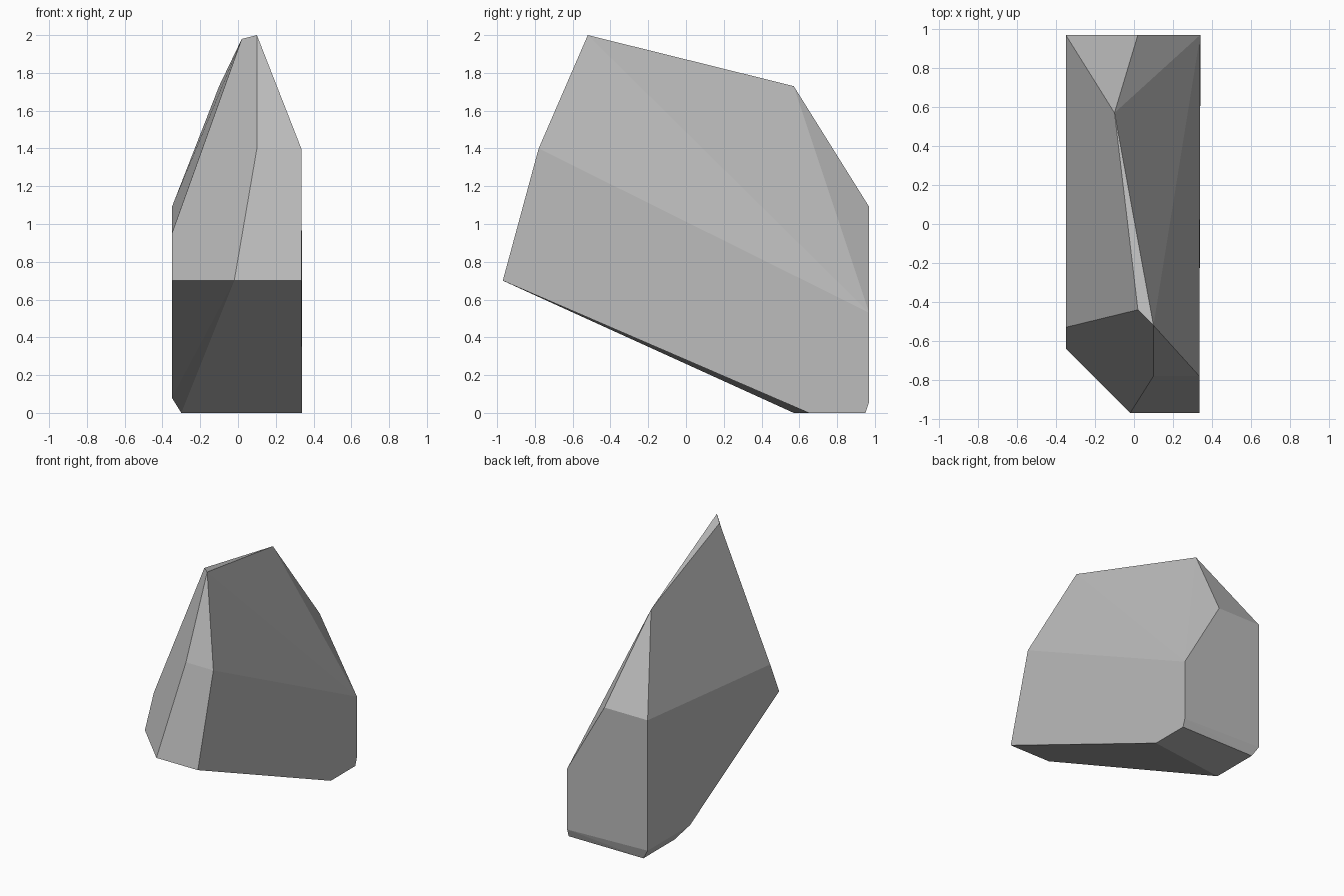
import bpy, bmesh, math

old = bpy.data.objects.get("Cube")
if old:
    bpy.data.objects.remove(old, do_unlink=True)

# Grey stone material
stone = bpy.data.materials.new("grey_stone")
stone.use_nodes = True
grey = (0.5, 0.5, 0.5, 1)
stone.diffuse_color = grey
stone.node_tree.nodes["Principled BSDF"].inputs["Base Color"].default_value = grey

RIGHT, LEFT, BACK, FRONT = 0.34, -0.35, 0.97, -0.97

# Corners of the faceted rock, grouped by region
ridge = [(0.10, -0.52, 2.0), (0.02, -0.44, 1.98), (-0.10, 0.57, 1.73)]
nose = [(-0.02, FRONT, 0.7), (0.335, FRONT, 0.7),
        (0.335, -0.78, 1.4), (0.10, -0.78, 1.4)]
left_side = [(LEFT, -0.64, 0.7), (LEFT, -0.53, 0.95), (LEFT, 0.45, 0.08)]
rear = [(LEFT, BACK, 1.09), (0.02, BACK, 1.09), (RIGHT, BACK, 0.53),
        (RIGHT, BACK, 0.06), (LEFT, BACK, 0.08)]
foot = [(-0.30, 0.57, 0), (RIGHT, 0.65, 0), (RIGHT, 0.95, 0), (-0.30, 0.95, 0)]


def build_hull(name, points, material):
    """Wrap the corners in a convex shell and merge coplanar triangles."""
    bm = bmesh.new()
    for p in points:
        bm.verts.new(p)
    bmesh.ops.convex_hull(bm, input=list(bm.verts))
    bmesh.ops.dissolve_limit(bm, angle_limit=math.radians(4),
                             verts=list(bm.verts), edges=list(bm.edges))
    bmesh.ops.recalc_face_normals(bm, faces=list(bm.faces))
    mesh = bpy.data.meshes.new(name)
    bm.to_mesh(mesh)
    bm.free()
    mesh.materials.append(material)
    obj = bpy.data.objects.new(name, mesh)
    bpy.context.collection.objects.link(obj)
    return obj


build_hull("rock", ridge + nose + left_side + rear + foot, stone)
